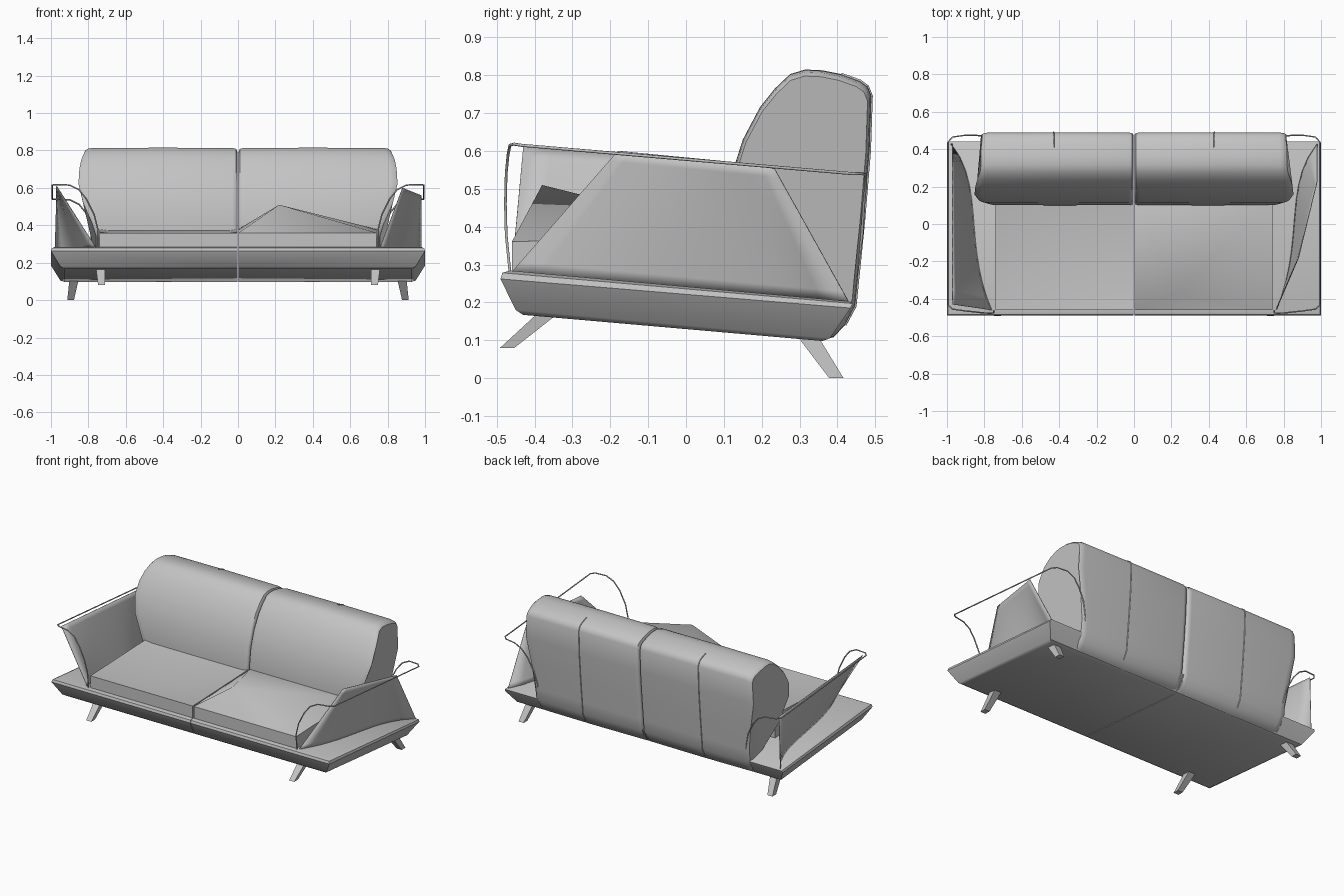
import bpy, bmesh
from mathutils import Vector

if "Cube" in bpy.data.objects:
    bpy.data.objects.remove(bpy.data.objects["Cube"])

GREY = (0.55, 0.55, 0.55, 1)
fabric = bpy.data.materials.new("grey fabric")
fabric.use_nodes = True
fabric.diffuse_color = GREY
fabric.node_tree.nodes["Principled BSDF"].inputs["Base Color"].default_value = GREY


def finish(bm, name, angle=0.7):
    bmesh.ops.recalc_face_normals(bm, faces=bm.faces)
    mesh = bpy.data.meshes.new(name)
    bm.to_mesh(mesh)
    bm.free()
    ob = bpy.data.objects.new(name, mesh)
    bpy.context.collection.objects.link(ob)
    mesh.materials.append(fabric)
    bpy.ops.object.select_all(action="DESELECT")
    ob.select_set(True)
    bpy.context.view_layer.objects.active = ob
    bpy.ops.object.shade_smooth_by_angle(angle=angle)
    return ob


def loft(name, rings, angle=0.7):
    """Skin closed rings of equal length and cap both ends."""
    bm = bmesh.new()
    rows = [[bm.verts.new(p) for p in ring] for ring in rings]
    n = len(rows[0])
    for a, b in zip(rows, rows[1:]):
        for i in range(n):
            j = (i + 1) % n
            bm.faces.new((a[i], a[j], b[j], b[i]))
    bm.faces.new(rows[0])
    bm.faces.new(rows[-1])
    return finish(bm, name, angle)


def tube(name, points, radius):
    curve = bpy.data.curves.new(name, "CURVE")
    curve.dimensions = "3D"
    curve.bevel_depth = radius
    curve.bevel_resolution = 1
    spline = curve.splines.new("POLY")
    spline.points.add(len(points) - 1)
    for p, co in zip(spline.points, points):
        p.co = (*co, 1)
    ob = bpy.data.objects.new(name, curve)
    bpy.context.collection.objects.link(ob)
    curve.materials.append(fabric)


def base(side, s):
    # Tilted plinth with flared sides: (outer x, front y, back y, front z, back z)
    levels = [(0.93, -0.43, 0.36, 0.167, 0.098), (0.95, -0.45, 0.38, 0.18, 0.105),
              (1.0, -0.49, 0.435, 0.262, 0.185), (0.995, -0.485, 0.44, 0.278, 0.197),
              (0.98, -0.465, 0.43, 0.284, 0.203)]
    rings = [[(s * 0.002, f, zf), (s * x, f, zf), (s * x, b, zb), (s * 0.002, b, zb)]
             for x, f, b, zf, zb in levels]
    loft(side + "_base", rings, 0.6)


def seat(side, s, centre):
    # Seat pad whose top rises or dips to one middle point
    bottom = [(s * 0.004, -0.46, 0.25), (s * 0.74, -0.46, 0.25),
              (s * 0.74, 0.14, 0.22), (s * 0.004, 0.14, 0.22)]
    top = [(x, y, 0.36 if y < 0 else 0.38) for x, y, z in bottom]
    ob = loft(side + "_seat", [bottom, top])
    bm = bmesh.new()
    bm.from_mesh(ob.data)
    lid = max(bm.faces, key=lambda f: f.calc_center_median().z)
    poked = bmesh.ops.poke(bm, faces=[lid])
    poked["verts"][0].co = centre
    for f in poked["faces"]:
        f.smooth = True
    bm.to_mesh(ob.data)
    bm.free()


# Backrest outline from the seat, over the top and down under the base: (y, z, outer x)
BACK = [(0.10, 0.33, 0.75), (0.10, 0.40, 0.77), (0.115, 0.52, 0.82), (0.15, 0.63, 0.845),
        (0.195, 0.715, 0.84), (0.235, 0.765, 0.83), (0.275, 0.803, 0.815),
        (0.315, 0.815, 0.81), (0.36, 0.813, 0.81), (0.41, 0.803, 0.81),
        (0.46, 0.785, 0.805), (0.48, 0.77, 0.805), (0.49, 0.745, 0.805),
        (0.485, 0.60, 0.81), (0.47, 0.42, 0.78), (0.455, 0.27, 0.76),
        (0.447, 0.19, 0.76), (0.42, 0.14, 0.76), (0.39, 0.108, 0.76),
        (0.35, 0.098, 0.76), (0.30, 0.20, 0.75)]


def backrest(side, s):
    def ring(scale, place):
        return [(s * place(x), 0.3 + (y - 0.3) * scale, 0.5 + (z - 0.5) * scale)
                for y, z, x in BACK]
    loft(side + "_backrest", [
        ring(0.93, lambda x: 0.003), ring(0.98, lambda x: 0.01),
        ring(0.995, lambda x: 0.03), ring(1, lambda x: 0.4),
        ring(0.995, lambda x: x - 0.03), ring(0.98, lambda x: x - 0.005),
        ring(0.945, lambda x: x + 0.008)], 0.8)
    # Piped seam on the rear panel
    tube(side + "_back_seam", [(s * 0.43, y, z) for y, z, x in BACK[9:18]], 0.004)


def arm_panel(side, s, corners):
    # Thin twisted sheet: front bottom, front top, back top, back bottom;
    # its foot leaves the seat at the front and flares out again at the rear
    fb, ft, bt, bb = (Vector((s * x, y, z)) for x, y, z in corners)
    bm = bmesh.new()
    n = 12
    grid = []
    for i in range(n + 1):
        u = i / n
        foot = fb.lerp(bb, u)
        foot.x = fb.x + (bb.x - fb.x) * (0.45 * (1 - (1 - u) ** 4) + 0.55 * u ** 6)
        head = ft.lerp(bt, u)
        grid.append([bm.verts.new(foot.lerp(head, v / n)) for v in range(n + 1)])
    for a, b in zip(grid, grid[1:]):
        for k in range(n):
            bm.faces.new((a[k], b[k], b[k + 1], a[k + 1]))
    ob = finish(bm, side + "_arm_panel")
    thick = ob.modifiers.new("thickness", "SOLIDIFY")
    thick.thickness = 0.004
    thick.offset = 0


def arm_trim(side, s):
    # Piping up the rear edge, along the rim and down the front edge
    edge = [(0.75, 0.28), (0.75, 0.38), (0.77, 0.46), (0.81, 0.54), (0.85, 0.59),
            (0.90, 0.615), (0.97, 0.618)]
    bow_rear = [0.435, 0.455, 0.465, 0.47, 0.475, 0.475, 0.465]
    bow_front = [0.465, 0.475, 0.477, 0.475, 0.47, 0.465, 0.455]
    rear = [(s * x, y, z - 0.078) for (x, z), y in zip(edge, bow_rear)]
    front = [(s * x, -y, z) for (x, z), y in zip(edge, bow_front)]
    rim = [(s * 0.993, 0.44, 0.54), (s * 0.993, -0.435, 0.615)]
    tube(side + "_arm_trim", rear + rim + front[::-1], 0.004)


def leg(name, s, top, foot):
    def square(c, w, d):
        x, y, z = c
        return [(s * (x + i * w), y + j * d, z)
                for i, j in ((-1, -1), (1, -1), (1, 1), (-1, 1))]
    loft(name, [square(top, 0.025, 0.028), square(foot, 0.018, 0.019)], 0.3)


for side, s in (("left", 1), ("right", -1)):
    base(side, s)
    backrest(side, s)
    arm_trim(side, s)
    leg(side + "_front_leg", s, (0.735, -0.36, 0.175), (0.73, -0.472, 0.08))
    leg(side + "_back_leg", s, (0.875, 0.315, 0.12), (0.895, 0.397, 0.0))

seat("left", 1, (0.22, -0.38, 0.51))
seat("right", -1, (-0.35, -0.2, 0.31))
arm_panel("left", 1, [(0.76, -0.46, 0.28), (0.88, -0.18, 0.60),
                      (0.98, 0.23, 0.56), (0.98, 0.43, 0.20)])
arm_panel("right", -1, [(0.76, -0.46, 0.28), (0.97, -0.43, 0.61),
                        (0.97, 0.43, 0.54), (0.98, 0.43, 0.20)])
